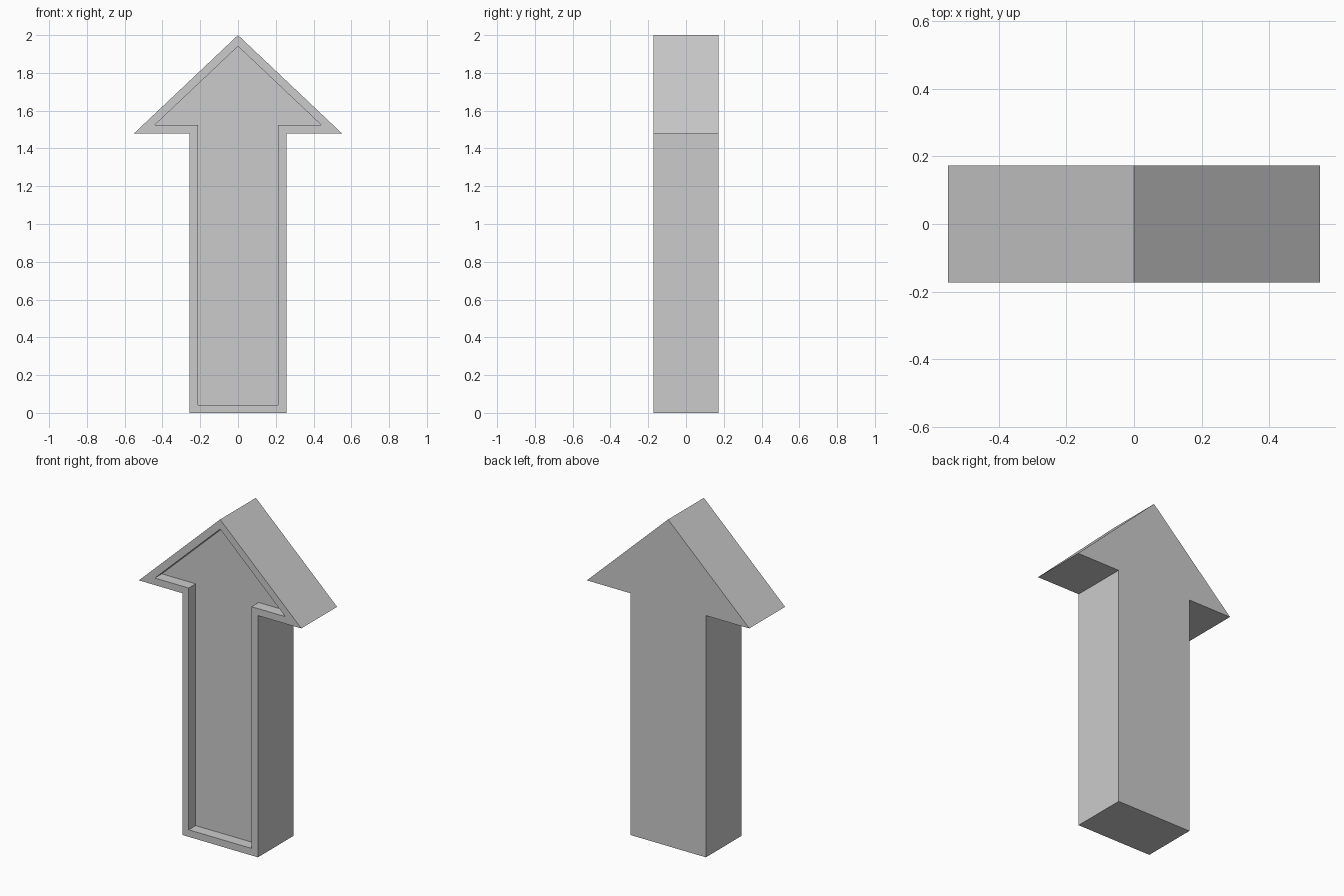
import bpy
import bmesh

cube = bpy.data.objects.get("Cube")
if cube:
    bpy.data.objects.remove(cube, do_unlink=True)

HALF_DEPTH = 0.173
RIM = 0.043
RECESS = 0.068

# Single plain grey
grey = bpy.data.materials.new("grey")
grey.use_nodes = True
colour = (0.6, 0.6, 0.6, 1)
grey.diffuse_color = colour
grey.node_tree.nodes["Principled BSDF"].inputs["Base Color"].default_value = colour

# Arrow outline: half profile mirrored across x = 0
half = [(0.256, 0), (0.256, 1.48), (0.55, 1.48)]
outline = half + [(0, 2)] + [(-x, z) for x, z in reversed(half)]

bm = bmesh.new()
front = bm.faces.new([bm.verts.new((x, -HALF_DEPTH, z)) for x, z in outline])

# Solid body
body = bmesh.ops.extrude_face_region(bm, geom=[front], use_keep_orig=True)
back_verts = [g for g in body["geom"] if isinstance(g, bmesh.types.BMVert)]
bmesh.ops.translate(bm, verts=back_verts, vec=(0, 2 * HALF_DEPTH, 0))
bmesh.ops.recalc_face_normals(bm, faces=bm.faces)

# Front panel sunk inside an even rim
bm.normal_update()
bmesh.ops.inset_region(bm, faces=[front], thickness=RIM, use_even_offset=True)
bmesh.ops.inset_region(bm, faces=[front], thickness=0, depth=-RECESS)

mesh = bpy.data.meshes.new("arrow")
bm.to_mesh(mesh)
bm.free()
mesh.materials.append(grey)
arrow = bpy.data.objects.new("arrow", mesh)
bpy.context.collection.objects.link(arrow)
